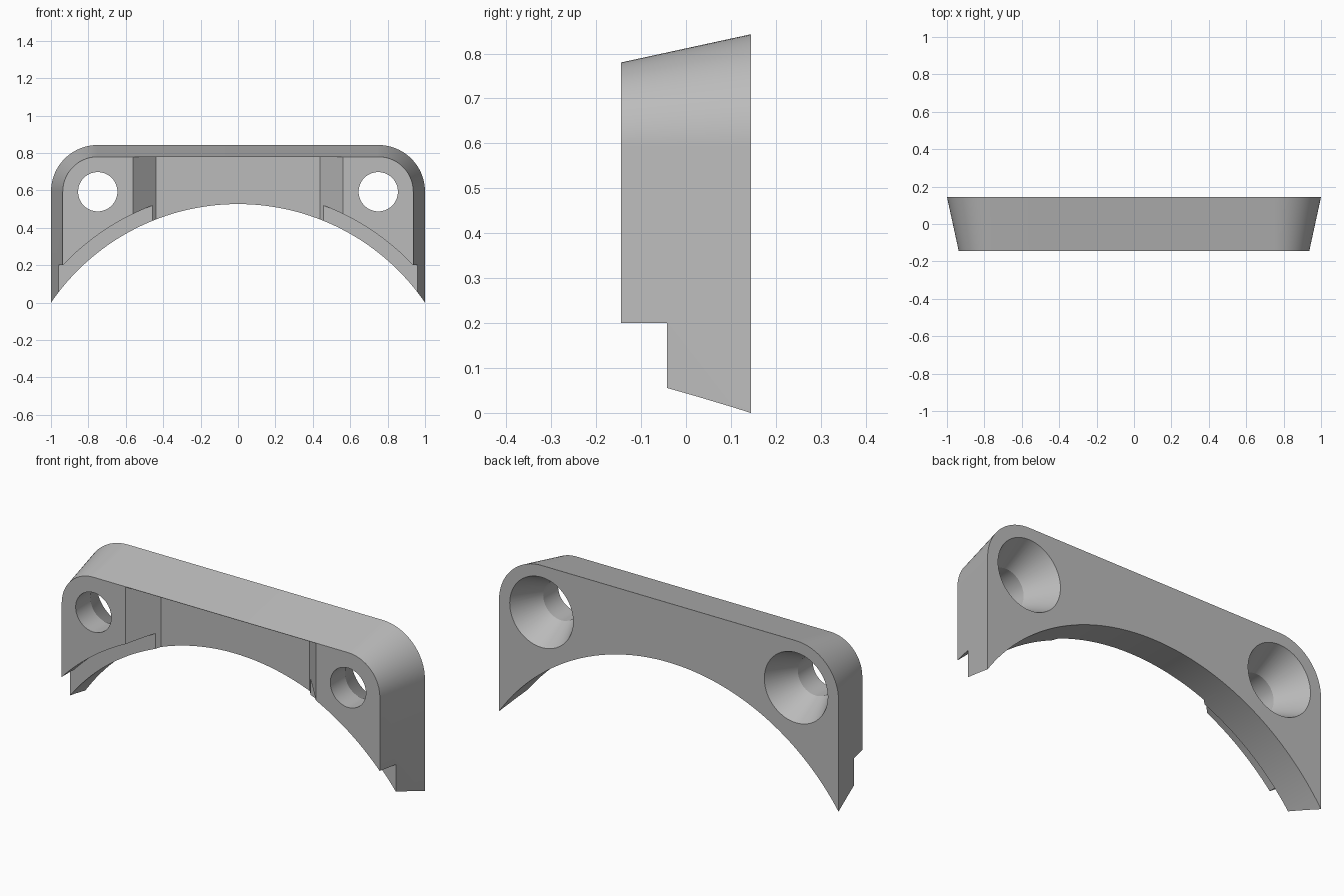
import bpy, bmesh, math
from math import sin, cos, pi

cube = bpy.data.objects.get("Cube")
if cube:
    bpy.data.objects.remove(cube, do_unlink=True)

FRONT, BACK = -0.145, 0.145
STEP_Y = -0.042                 # depth of the front arch step
CX, CZ = 0.75, 0.593            # shared centre of corners and screw holes
ARC_Z = -0.685                  # centre of the arch

grey = bpy.data.materials.new("light grey")
grey.use_nodes = True
grey.diffuse_color = (0.5, 0.5, 0.5, 1)
grey.node_tree.nodes["Principled BSDF"].inputs["Base Color"].default_value = (0.5, 0.5, 0.5, 1)


def loft(name, rings, closed=False):
    """Skin rings of 3D points and cap both ends."""
    bm = bmesh.new()
    loops = [[bm.verts.new(p) for p in ring] for ring in rings]
    n = len(loops[0])
    for a, b in zip(loops, loops[1:]):
        for i in range(n):
            j = (i + 1) % n
            bm.faces.new((a[i], a[j], b[j], b[i]))
    bm.faces.new(loops[0])
    bm.faces.new(loops[-1])
    bmesh.ops.recalc_face_normals(bm, faces=bm.faces)
    mesh = bpy.data.meshes.new(name)
    bm.to_mesh(mesh)
    bm.free()
    mesh.materials.append(grey)
    obj = bpy.data.objects.new(name, mesh)
    bpy.context.collection.objects.link(obj)
    return obj


def circle(x, y, z, r, n):
    return [(x + r * cos(2 * pi * i / n), y, z + r * sin(2 * pi * i / n)) for i in range(n)]


def outline(y, r, n=24):
    """Rounded top outline with corner radius r."""
    right = [(CX + r * cos(pi / 2 * i / n), y, CZ + r * sin(pi / 2 * i / n)) for i in range(n + 1)]
    left = [(-x, y, z) for x, y, z in reversed(right)]
    return [(CX + r, y, -0.2)] + right + left + [(-CX - r, y, -0.2)]


# Tapered body
body = loft("bracket_body", [outline(FRONT, 0.187), outline(BACK, 0.25)])

# Main arch, front arch step and side ledges
cutters = [
    loft("arch_cutter", [circle(0, y, ARC_Z, 1.212, 256) for y in (-0.4, 0.4)]),
    loft("step_cutter", [circle(0, y, ARC_Z, 1.288, 256) for y in (-0.4, STEP_Y)]),
    loft("ledge_cutter", [[(-1.2, y, -0.5), (1.2, y, -0.5), (1.2, y, 0.2), (-1.2, y, 0.2)]
                          for y in (-0.4, STEP_Y)]),
]

# Centre recess with slanted walls
recess = [(-0.66, -0.245), (0.66, -0.245), (0.438, -0.022), (-0.438, -0.022)]
cutters.append(loft("recess_cutter", [[(x, y, z) for x, y in recess] for z in (-0.2, 0.778)]))

# Countersunk screw holes
for side in (-1, 1):
    stations = [(-0.3, 0.105), (-0.02, 0.105), (BACK, 0.187), (0.2, 0.214)]
    cutters.append(loft("hole_cutter", [circle(side * CX, y, CZ, r, 64) for y, r in stations]))

for cutter in cutters:
    cutter.hide_render = True
    mod = body.modifiers.new(cutter.name, "BOOLEAN")
    mod.operation = "DIFFERENCE"
    mod.solver = "EXACT"
    mod.object = cutter

# Bake the cuts and drop the helpers
graph = bpy.context.evaluated_depsgraph_get()
baked = bpy.data.meshes.new_from_object(body.evaluated_get(graph))
body.modifiers.clear()
body.data = baked
for cutter in cutters:
    bpy.data.objects.remove(cutter, do_unlink=True)

bpy.ops.object.select_all(action="DESELECT")
body.select_set(True)
bpy.context.view_layer.objects.active = body
bpy.ops.object.shade_smooth_by_angle(angle=math.radians(20))
